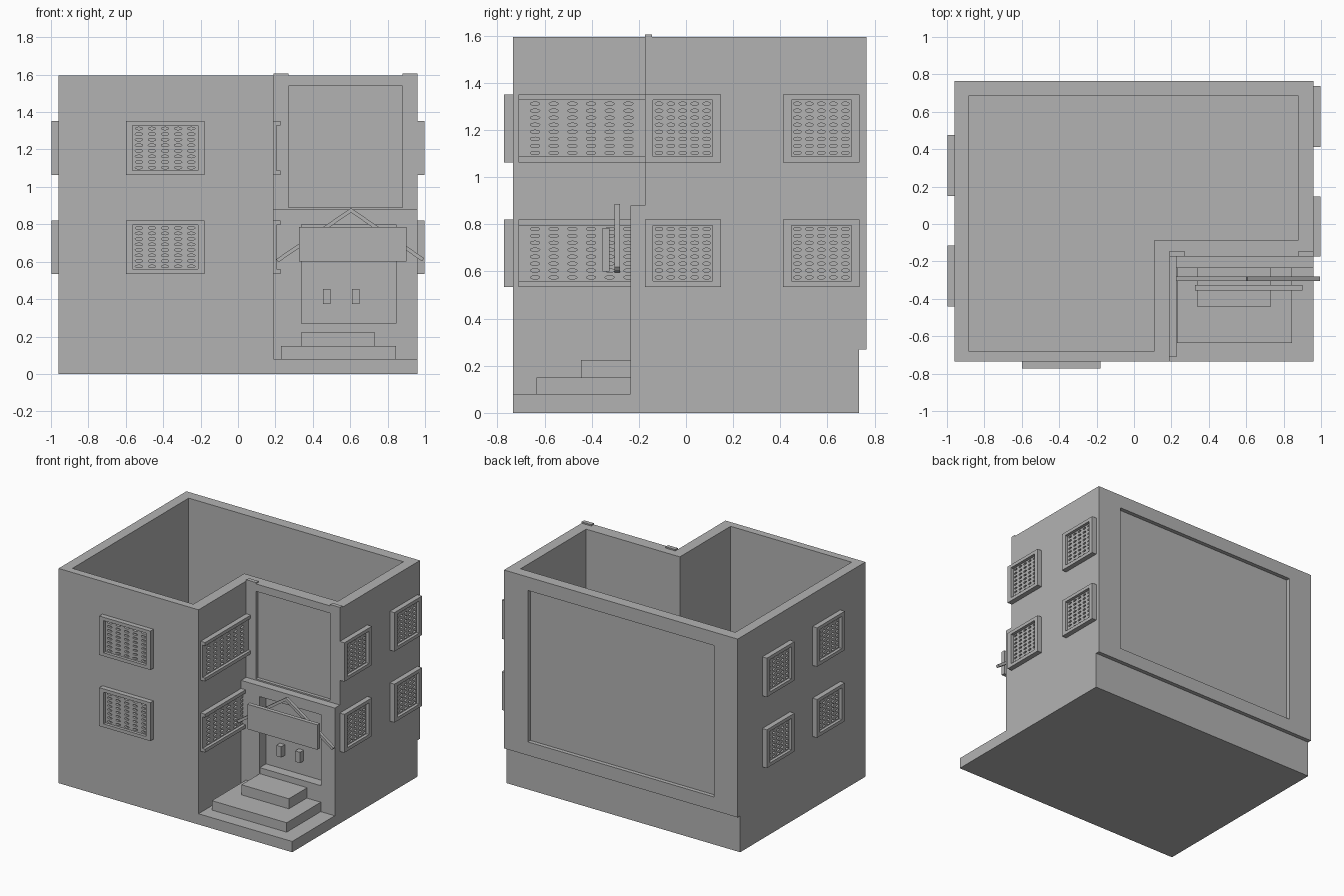
import bpy, bmesh, math
from mathutils import Matrix, Vector

cube = bpy.data.objects.get("Cube")
if cube:
    bpy.data.objects.remove(cube, do_unlink=True)

grey = bpy.data.materials.new("plain_grey")
grey.use_nodes = True
tone = (0.45, 0.45, 0.45, 1)
grey.diffuse_color = tone
grey.node_tree.nodes["Principled BSDF"].inputs["Base Color"].default_value = tone


def finish(name, bm, matrix=None):
    if matrix:
        bm.transform(matrix)
    mesh = bpy.data.meshes.new(name)
    bm.to_mesh(mesh)
    bm.free()
    mesh.materials.append(grey)
    obj = bpy.data.objects.new(name, mesh)
    bpy.context.collection.objects.link(obj)


def add_box(bm, x, y, z):
    size = Vector((x[1] - x[0], y[1] - y[0], z[1] - z[0]))
    mid = Vector((x[0] + x[1], y[0] + y[1], z[0] + z[1])) / 2
    bmesh.ops.create_cube(bm, size=1, matrix=Matrix.Translation(mid) @ Matrix.Diagonal(size).to_4x4())


def box(name, x, y, z):
    bm = bmesh.new()
    add_box(bm, x, y, z)
    finish(name, bm)


# Open-topped L-shaped walls
def walls():
    outer = [(-.96, -.735), (.19, -.735), (.19, -.15), (.96, -.15), (.96, .735), (-.96, .735)]
    inner = [(-.885, -.68), (.11, -.68), (.11, -.085), (.88, -.085), (.88, .685), (-.885, .685)]
    bm = bmesh.new()
    rings = [[bm.verts.new((x, y, z)) for x, y in loop]
             for loop, z in ((outer, .08), (outer, 1.595), (inner, 1.595), (inner, .08))]
    for r in range(4):
        a, b = rings[r], rings[(r + 1) % 4]
        for i in range(6):
            j = (i + 1) % 6
            bm.faces.new((a[i], a[j], b[j], b[i]))
    finish("walls", bm)


walls()
box("base_slab", (-.96, .96), (-.735, .735), (0, .08))

# Raised border on the back wall
bm = bmesh.new()
for x in ((-.96, -.765), (.765, .96)):
    add_box(bm, x, (.735, .765), (.27, 1.595))
for z in ((.27, .37), (1.495, 1.595)):
    add_box(bm, (-.765, .765), (.735, .765), z)
finish("back_border", bm)

# Border around the tall panel over the entrance
bm = bmesh.new()
for x in ((.19, .27), (.88, .96)):
    add_box(bm, x, (-.175, -.145), (.87, 1.605))
for z in ((.87, .89), (1.54, 1.595)):
    add_box(bm, (.27, .88), (-.175, -.15), z)
finish("upper_panel_border", bm)

# Entrance wall with doorway
bm = bmesh.new()
for x in ((.19, .34), (.845, .96)):
    add_box(bm, x, (-.235, -.15), (.08, .88))
add_box(bm, (.34, .845), (-.235, -.15), (.8, .88))
finish("entrance_wall", bm)
box("door_threshold", (.34, .845), (-.23, -.15), (.08, .27))
box("door", (.34, .845), (-.157, -.15), (.27, .8))
for side, x in (("right", .455), ("left", .61)):
    box(side + "_door_handle", (x, x + .04), (-.2, -.157), (.375, .455))

# Steps
box("lower_step", (.23, .845), (-.635, -.235), (.08, .15))
box("upper_step", (.34, .73), (-.445, -.23), (.15, .225))

# Hanging sign and its sloping supports
box("sign_board", (.325, .9), (-.355, -.325), (.6, .785))


def support(name, start, end):
    a, b = Vector(start), Vector(end)
    bm = bmesh.new()
    add_box(bm, (0, (b - a).length), (-.012, .012), (-.01, .01))
    slope = math.atan2(b.z - a.z, b.x - a.x)
    finish(name, bm, Matrix.Translation(a) @ Matrix.Rotation(-slope, 4, 'Y'))


support("right_sign_support", (.21, -.292, .605), (.608, -.292, .878))
support("left_sign_support", (.99, -.292, .61), (.6, -.292, .878))


# Perforated screen built from rectangular cells that each hold an oval hole
def add_screen(bm, u, z, depth, columns, rows=8, sides=16):
    cw, ch = (u[1] - u[0]) / columns, (z[1] - z[0]) / rows
    hole_w = min(.02, cw * .32)
    for c in range(columns):
        for r in range(rows):
            cu, cz = u[0] + (c + .5) * cw, z[0] + (r + .5) * ch
            rings = [[], [], []]
            for k in range(sides):
                t = math.tau * k / sides
                co, si = math.cos(t), math.sin(t)
                m = max(abs(co), abs(si))
                edge = (cu + co / m * cw / 2, cz + si / m * ch / 2)
                oval = (cu + co * hole_w, cz + si * .007)
                for ring, (pu, pz), w in zip(rings, (edge, oval, oval), (depth, depth, 0)):
                    ring.append(bm.verts.new((pu, -w, pz)))
            for a, b in zip(rings, rings[1:]):
                for k in range(sides):
                    n = (k + 1) % sides
                    bm.faces.new((a[k], a[n], b[n], b[k]))


def window(name, origin, turn, u, z, columns=5, side=.035, side_depth=.037):
    """Framed window facing -y, turned about z onto its wall."""
    bm = bmesh.new()
    add_screen(bm, (u[0] + side, u[1] - side), (z[0] + .025, z[1] - .025), .015, columns)
    bmesh.ops.remove_doubles(bm, verts=bm.verts, dist=.00005)
    for bar in ((z[0], z[0] + .025), (z[1] - .025, z[1])):
        add_box(bm, u, (-.037, .005), bar)
    for bar in ((u[0], u[0] + side), (u[1] - side, u[1])):
        add_box(bm, bar, (-side_depth, .005), (z[0] + .025, z[1] - .025))
    finish(name, bm, Matrix.Translation(origin) @ Matrix.Rotation(math.radians(turn), 4, 'Z'))


# Windows on both floors
for floor, z in (("lower", (.535, .82)), ("upper", (1.063, 1.352))):
    window(floor + "_front_window", (0, -.735, 0), 0, (-.6, -.18), z)
    for place, u in (("front", (-.175, .148)), ("back", (.412, .737))):
        window(floor + "_left_" + place + "_window", (.96, 0, 0), 90, u, z)
    for place, u in (("front", (.115, .44)), ("back", (-.475, -.15))):
        window(floor + "_right_" + place + "_window", (-.96, 0, 0), -90, u, z)
    window(floor + "_porch_window", (.19, 0, 0), 90, (-.71, -.175), z, 6, .03, .017)
